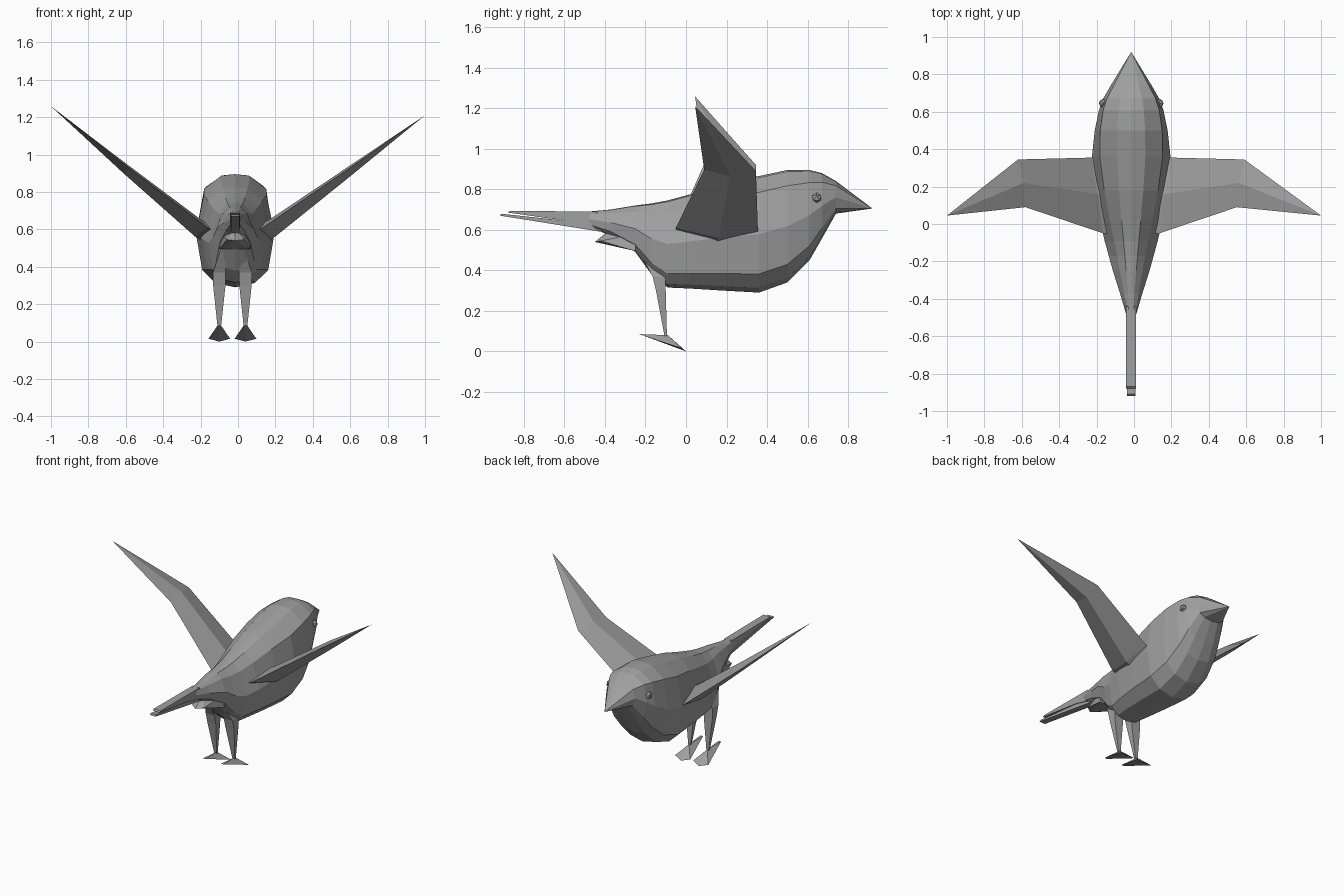
import bpy, bmesh

if "Cube" in bpy.data.objects:
    bpy.data.objects.remove(bpy.data.objects["Cube"])

CX = -0.015  # the bird's own midline

grey = bpy.data.materials.new("dark_grey")
grey.diffuse_color = (0.35, 0.35, 0.35, 1)
grey.use_nodes = True
grey.node_tree.nodes["Principled BSDF"].inputs["Base Color"].default_value = grey.diffuse_color


def finish(name, bm):
    bmesh.ops.recalc_face_normals(bm, faces=bm.faces)
    mesh = bpy.data.meshes.new(name)
    bm.to_mesh(mesh)
    bm.free()
    mesh.materials.append(grey)
    obj = bpy.data.objects.new(name, mesh)
    bpy.context.collection.objects.link(obj)
    return obj


def loft(name, rings):
    """Skin rings of equal point count; a one-point ring closes to a tip."""
    bm = bmesh.new()
    loops = [[bm.verts.new(p) for p in ring] for ring in rings]
    for a, b in zip(loops, loops[1:]):
        for i in range(len(a)):
            j = (i + 1) % len(a)
            if len(b) == 1:
                bm.faces.new((a[i], a[j], b[0]))
            else:
                bm.faces.new((a[i], a[j], b[j], b[i]))
    for end in (loops[0], loops[-1]):
        if len(end) > 2:
            bm.faces.new(end)
    return finish(name, bm)


def hull(name, points):
    bm = bmesh.new()
    for p in points:
        bm.verts.new(p)
    bmesh.ops.convex_hull(bm, input=bm.verts)
    return finish(name, bm)


def blade(name, outline, half_width):
    """Side outline (y, z) given thickness across x."""
    return loft(name, [[(CX + s * half_width, y, z) for y, z in outline] for s in (-1, 1)])


# Body and head: y, top, bottom, half width, shoulder fullness
stations = [
    (-0.48, 0.69, 0.615, 0.028, 0.85),
    (-0.37, 0.70, 0.57, 0.06, 0.65),
    (-0.25, 0.72, 0.49, 0.098, 0.62),
    (-0.17, 0.73, 0.38, 0.12, 0.62),
    (-0.09, 0.745, 0.315, 0.142, 0.64),
    (0.02, 0.775, 0.31, 0.168, 0.68),
    (0.18, 0.825, 0.30, 0.192, 0.75),
    (0.36, 0.865, 0.29, 0.21, 0.80),
    (0.50, 0.895, 0.34, 0.195, 0.85),
    (0.61, 0.895, 0.45, 0.172, 0.87),
    (0.67, 0.88, 0.555, 0.15, 0.87),
    (0.74, 0.84, 0.68, 0.11, 0.85),
]
rings = []
for y, top, bot, w, s in stations:
    half = [(0.45 * s, 0.985), (s, 0.86), (1, 0.5), (0.84, 0.16), (0.5, 0.04)]
    right = [(CX + w * a, y, bot + (top - bot) * b) for a, b in half]
    left = [(2 * CX - x, yy, z) for x, yy, z in reversed(right)]
    rings.append([(CX, y, top)] + right + [(CX, y, bot)] + left)
rings.append([(CX, 0.92, 0.705)])
loft("body", rings)

# Tail feathers and the tuft below them
blade("upper_tail", [(-0.44, 0.69), (-0.87, 0.693), (-0.88, 0.685), (-0.56, 0.64), (-0.40, 0.60)], 0.027)
blade("lower_tail", [(-0.36, 0.62), (-0.55, 0.64), (-0.91, 0.679), (-0.92, 0.67), (-0.40, 0.587)], 0.022)
hull("under_tail", [(CX, -0.45, 0.54), (CX, -0.37, 0.605)] +
     [(CX + s * x, y, z) for s in (-1, 1)
      for x, y, z in ((0.045, -0.42, 0.545), (0.085, -0.25, 0.495), (0.07, -0.25, 0.58))])

for side, label in ((-1, "left"), (1, "right")):
    # Wing: diamond sections at root and bend, then the tip
    up = 0.03 if side < 0 else 0

    def place(x, y, z, lift):
        return (CX + side * x, y, z + lift)

    root = [(0.15, 0.355, 0.565), (0.15, 0.16, 0.525), (0.09, -0.05, 0.585), (0.12, 0.16, 0.625)]
    shoulder = [(0.213, 0.355, 0.595), (0.213, 0.16, 0.56), (0.15, -0.05, 0.61), (0.18, 0.16, 0.65)]
    bend = [(0.605, 0.345, 0.89), (0.59, 0.22, 0.863), (0.565, 0.09, 0.895), (0.575, 0.22, 0.915)]
    tip = [(1.0 - side * CX, 0.045, 1.21)]
    loft(label + "_wing", [[place(*p, lift) for p in sec] for sec, lift in
                           ((root, 0), (shoulder, 0), (bend, up), (tip, up * 1.6))])

    # Thigh and shank
    lx = -0.03 + side * 0.07
    leg = [(0.01, -0.235, -0.08, 0.50), (0.034, -0.165, -0.10, 0.37),
           (0.033, -0.148, -0.10, 0.30), (0.009, -0.106, -0.094, 0.075)]
    inner = side * -0.02
    loft(label + "_leg", [[(x - w, a, z), (x + w, a, z), (x + w, b, z), (x - w, b, z)]
                          for i, (w, a, b, z) in enumerate(leg)
                          for x in (lx + (inner if i == 0 else 0),)])

    # Foot with splayed front edge and a hind toe
    hull(label + "_foot", [(lx - 0.01, -0.23, 0.085), (lx + 0.01, -0.23, 0.085), (lx, -0.09, 0.08),
                           (lx - 0.058, -0.02, 0.015), (lx + 0.058, -0.02, 0.015),
                           (lx, 0.0, 0.0), (lx, -0.12, 0.045)])

    # Eye
    bpy.ops.mesh.primitive_ico_sphere_add(subdivisions=1, radius=0.026,
                                          location=(CX + side * 0.149, 0.645, 0.757))
    bpy.context.object.name = label + "_eye"
    bpy.context.object.data.materials.append(grey)
